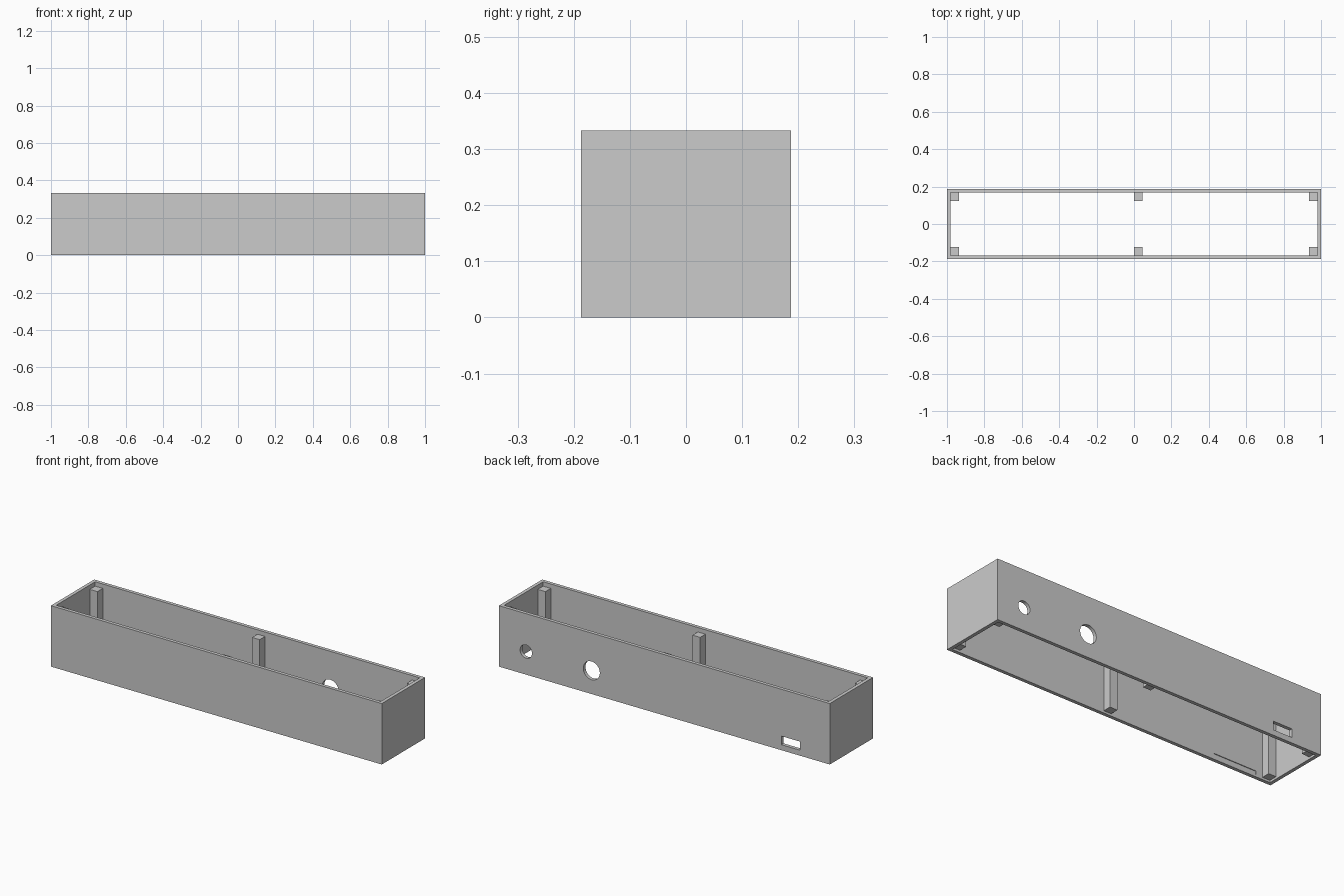
import bpy
from math import pi

if "Cube" in bpy.data.objects:
    bpy.data.objects.remove(bpy.data.objects["Cube"], do_unlink=True)

L, W, H = 1.0, 0.187, 0.333      # half length, half width, height
T = 0.019                        # wall thickness
POST = 0.046                     # post side

grey = bpy.data.materials.new("grey plastic")
grey.use_nodes = True
grey.diffuse_color = (0.6, 0.6, 0.6, 1)
grey.node_tree.nodes["Principled BSDF"].inputs["Base Color"].default_value = (0.6, 0.6, 0.6, 1)


def box(name, x0, x1, y0, y1, z0, z1):
    bpy.ops.mesh.primitive_cube_add(size=1, location=((x0 + x1) / 2, (y0 + y1) / 2, (z0 + z1) / 2))
    ob = bpy.context.object
    ob.name = name
    ob.scale = (x1 - x0, y1 - y0, z1 - z0)
    bpy.ops.object.transform_apply(location=False, rotation=False, scale=True)
    ob.data.materials.append(grey)
    return ob


def hole(name, x, z, r):
    bpy.ops.mesh.primitive_cylinder_add(vertices=48, radius=r, depth=0.1, location=(x, W, z), rotation=(pi / 2, 0, 0))
    ob = bpy.context.object
    ob.name = name
    ob.data.materials.append(grey)
    return ob


# Open tube of four walls, with back openings and a shallow inner recess
shell = box("case_walls", -L, L, -W, W, 0, H)
cutters = [
    box("cavity_cutter", -L + T, L - T, -W + T, W - T, -0.1, H + 0.1),
    hole("small_hole_cutter", 0.836, 0.126, 0.036),
    hole("large_hole_cutter", 0.44, 0.128, 0.05),
    box("slot_cutter", -0.82, -0.707, W - 0.05, W + 0.05, 0.03, 0.077),
    box("recess_cutter", -0.896, -0.635, -W + T - 0.004, -W + T + 0.02, 0.012, 0.032),
]
for cutter in cutters:
    mod = shell.modifiers.new(cutter.name, "BOOLEAN")
    mod.operation = "DIFFERENCE"
    mod.solver = "EXACT"
    mod.object = cutter
    bpy.context.view_layer.objects.active = shell
    bpy.ops.object.modifier_apply(modifier=mod.name)
    bpy.data.objects.remove(cutter, do_unlink=True)

# Screw posts along both long walls, set back from the rims
for end, x in (("right", -L + T), ("middle", 0), ("left", L - T - POST)):
    for side, y in (("front", -W + T), ("back", W - T - POST)):
        box(f"{side}_{end}_post", x, x + POST, y, y + POST, 0.012, 0.309)

# Smooth round hole walls, crisp edges elsewhere
bpy.ops.object.select_all(action="DESELECT")
shell.select_set(True)
bpy.context.view_layer.objects.active = shell
bpy.ops.object.shade_smooth_by_angle(angle=pi / 6)
